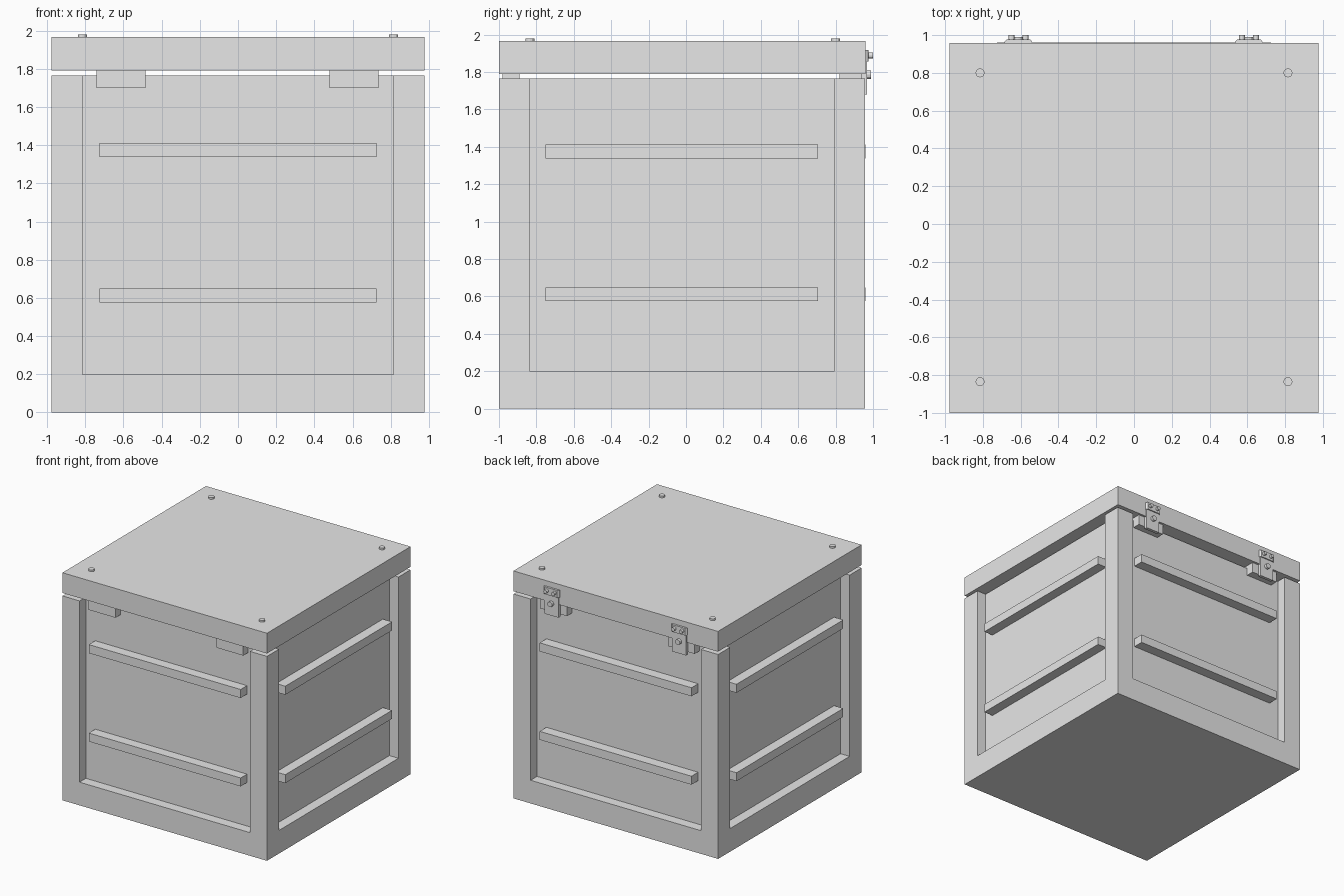
import bpy, bmesh, math
from mathutils import Matrix, Vector

if "Cube" in bpy.data.objects:
    bpy.data.objects.remove(bpy.data.objects["Cube"])

grey = bpy.data.materials.new("light_grey")
grey.diffuse_color = (0.8, 0.8, 0.8, 1)
grey.use_nodes = True
grey.node_tree.nodes["Principled BSDF"].inputs["Base Color"].default_value = grey.diffuse_color

# Overall extents of the crate body
X = 0.977
Y0, Y1 = -1.0, 0.957
DEPTH = 0.087      # recess of the side panels
POST = 0.163       # post width


def finish(name, bm):
    bmesh.ops.recalc_face_normals(bm, faces=bm.faces)
    me = bpy.data.meshes.new(name)
    bm.to_mesh(me)
    bm.free()
    me.materials.append(grey)
    ob = bpy.data.objects.new(name, me)
    bpy.context.collection.objects.link(ob)
    return ob


def box(name, x0, x1, y0, y1, z0, z1):
    bm = bmesh.new()
    size = Matrix.Diagonal((x1 - x0, y1 - y0, z1 - z0, 1))
    mid = Matrix.Translation(((x0 + x1) / 2, (y0 + y1) / 2, (z0 + z1) / 2))
    bmesh.ops.create_cube(bm, size=1, matrix=mid @ size)
    return finish(name, bm)


def bolt(name, start, axis, r, length):
    bm = bmesh.new()
    rot = Vector((0, 0, 1)).rotation_difference(Vector(axis)).to_matrix().to_4x4()
    mid = Vector(start) + Vector(axis) * length / 2
    bmesh.ops.create_cone(bm, cap_ends=True, segments=12, radius1=r, radius2=r,
                          depth=length, matrix=Matrix.Translation(mid) @ rot)
    return finish(name, bm)


def prism(name, outline, z0, z1):
    bm = bmesh.new()
    face = bm.faces.new([bm.verts.new((x, y, z0)) for x, y in outline])
    ext = bmesh.ops.extrude_face_region(bm, geom=[face])
    verts = [v for v in ext["geom"] if isinstance(v, bmesh.types.BMVert)]
    bmesh.ops.translate(bm, vec=(0, 0, z1 - z0), verts=verts)
    return finish(name, bm)


# Base, recessed core and lid
box("base", -X, X, Y0, Y1, 0, 0.2)
box("side_panels", -X + DEPTH, X - DEPTH, Y0 + DEPTH, Y1 - DEPTH, 0.2, 1.765)
box("lid", -X, X, Y0, Y1 + 0.002, 1.79, 1.965)

# Corner posts
for sx in (-1, 1):
    x0, x1 = sorted((sx * X, sx * (X - POST)))
    box("front_post", x0, x1, Y0, Y0 + POST, 0.2, 1.765)
    box("back_post", x0, x1, Y1 - POST, Y1, 0.2, 1.765)

# Horizontal slats on all four sides
for z0, z1 in ((0.575, 0.648), (1.338, 1.412)):
    box("front_slat", -0.725, 0.725, Y0, Y0 + DEPTH, z0, z1)
    box("back_slat", -0.725, 0.725, Y1 - DEPTH, Y1 + 0.004, z0, z1)
    box("right_slat", X - DEPTH, X, -0.75, 0.706, z0, z1)
    box("left_slat", -X, -X + DEPTH, -0.75, 0.706, z0, z1)

# Lid blocks and back hinges
for c in (-0.612, 0.608):
    box("front_lid_block", c - 0.128, c + 0.128, -0.98, -0.89, 1.70, 1.79)
    box("back_lid_block", c - 0.128, c + 0.128, 0.82, 0.94, 1.70, 1.79)
    box("hinge_lower_plate", c - 0.067, c + 0.067, 0.94, 0.967, 1.68, 1.86)
    prism("hinge_upper_plate", [(c - 0.075, 0.955), (c + 0.075, 0.955),
          (c + 0.072, 0.966), (c + 0.062, 0.977), (c - 0.062, 0.977),
          (c - 0.072, 0.966)], 1.855, 1.918)
    bolt("hinge_pin", (c, 0.96, 1.785), (0, 1, 0), 0.023, 0.03)
    for dx in (-0.037, 0.037):
        bolt("hinge_bolt", (c + dx, 0.97, 1.889), (0, 1, 0), 0.016, 0.03)

# Lid corner bolts
for x in (-0.815, 0.815):
    for y in (-0.835, 0.80):
        bolt("lid_bolt", (x, y, 1.955), (0, 0, 1), 0.024, 0.025)
